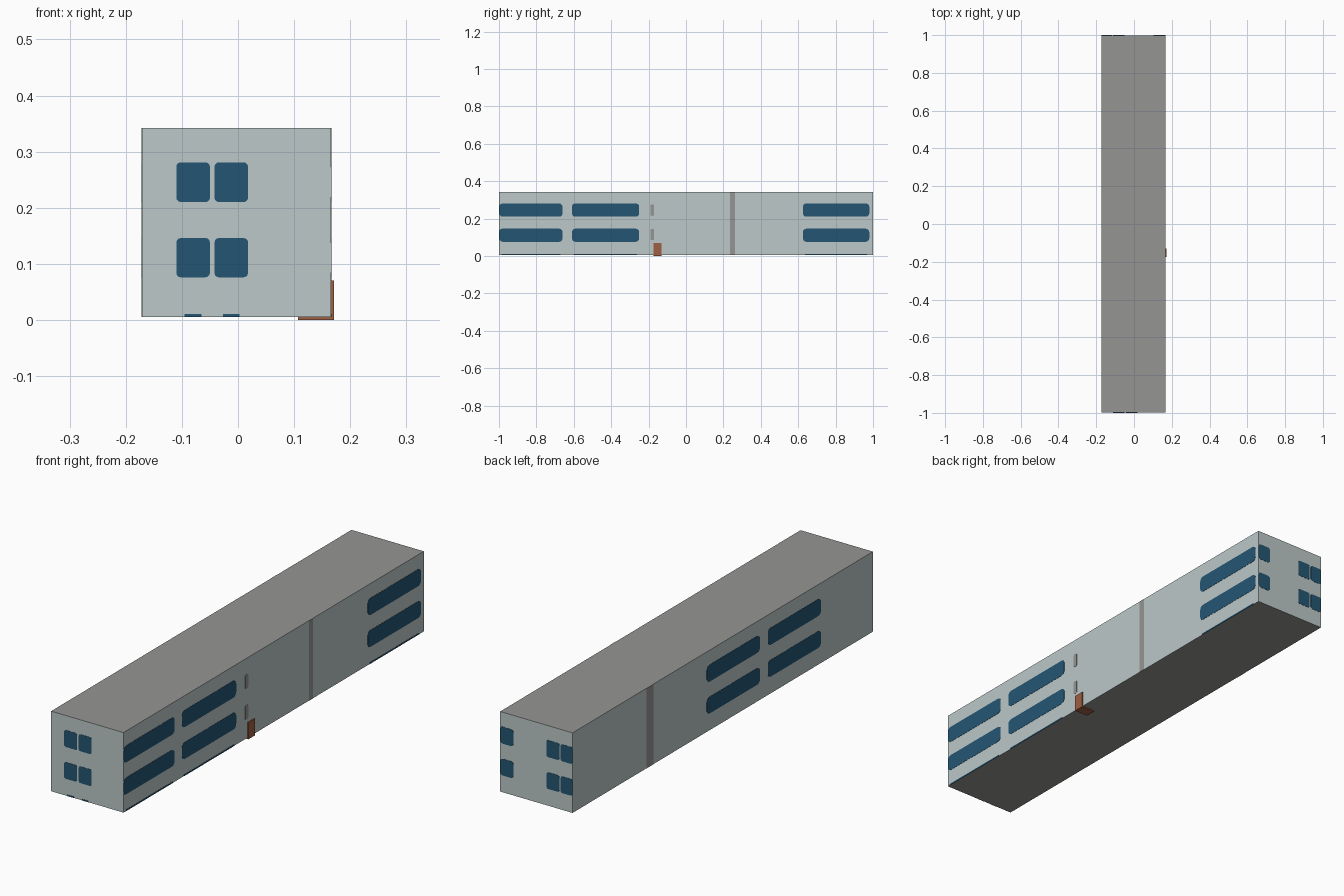
import bpy, bmesh, math

if "Cube" in bpy.data.objects:
    bpy.data.objects.remove(bpy.data.objects["Cube"])

def srgb(r, g, b):
    f = lambda c: (c / 255 / 12.92) if c < 10 else ((c / 255 + 0.055) / 1.055) ** 2.4
    return (f(r), f(g), f(b), 1)

def material(name, rgb):
    m = bpy.data.materials.new(name)
    m.diffuse_color = srgb(*rgb)
    m.use_nodes = True
    m.node_tree.nodes["Principled BSDF"].inputs["Base Color"].default_value = m.diffuse_color
    return m

WALL = material("pale_wall", (188, 200, 200))
GREY = material("concrete_grey", (149, 150, 148))
BLUE = material("window_blue", (36, 86, 115))
BROWN = material("door_brown", (158, 96, 66))

X0, X1, Y, Z0, Z1 = -0.171, 0.166, 0.999, 0.005, 0.342
T = 0.001  # plate thickness

def finish(bm, name, mats):
    bmesh.ops.recalc_face_normals(bm, faces=bm.faces)
    me = bpy.data.meshes.new(name)
    bm.to_mesh(me)
    bm.free()
    for m in mats:
        me.materials.append(m)
    ob = bpy.data.objects.new(name, me)
    bpy.context.collection.objects.link(ob)
    return ob

def box(name, lo, hi, mats, rule=None):
    bm = bmesh.new()
    bmesh.ops.create_cube(bm, size=1)
    for v in bm.verts:
        v.co = [(a + b) / 2 + c * (b - a) for a, b, c in zip(lo, hi, v.co)]
    bm.normal_update()
    if rule:
        for f in bm.faces:
            f.material_index = rule(f)
    return finish(bm, name, mats)

# Maps (along wall, height, distance out) to a point on each side
SIDES = {
    "front": lambda u, z, d: (u, -Y - d, z),
    "back": lambda u, z, d: (u, Y + d, z),
    "right": lambda u, z, d: (X1 + d, u, z),
    "left": lambda u, z, d: (X0 - d, u, z),
}

def plate(name, side, u0, u1, z0, z1, mat, r=0.0):
    """Thin plate with rounded corners lying on one wall."""
    outline = []
    for cu, cz, a0 in ((u1 - r, z1 - r, 0), (u0 + r, z1 - r, 90),
                       (u0 + r, z0 + r, 180), (u1 - r, z0 + r, 270)):
        for a in ((0, 30, 60, 90) if r else (0,)):
            t = math.radians(a0 + a)
            outline.append((cu + r * math.cos(t), cz + r * math.sin(t)))
    bm = bmesh.new()
    to3d = SIDES[side]
    inner = [bm.verts.new(to3d(u, z, 0)) for u, z in outline]
    outer = [bm.verts.new(to3d(u, z, T)) for u, z in outline]
    bm.faces.new(outer)
    bm.faces.new(inner[::-1])
    n = len(outline)
    for i in range(n):
        j = (i + 1) % n
        bm.faces.new((inner[i], inner[j], outer[j], outer[i]))
    return finish(bm, name, [mat])

# Long block: pale walls, grey roof and underside
box("building_body", (X0, -Y, Z0), (X1, Y, Z1), [WALL, GREY],
    lambda f: 1 if abs(f.normal.z) > 0.5 else 0)

# Two storeys of windows on every wall: (start, end, corner radius)
WINDOWS = {
    "front": [(-0.110, -0.050, 0.008), (-0.042, 0.018, 0.008)],
    "back": [(-0.171, -0.116, 0.008), (-0.110, -0.050, 0.008), (0.104, 0.166, 0.012)],
    "right": [(-0.999, -0.660, 0.018), (-0.610, -0.250, 0.018), (0.625, 0.980, 0.018)],
    "left": [(-0.653, -0.300, 0.018), (-0.247, 0.107, 0.018)],
}
for side, spans in WINDOWS.items():
    for u0, u1, r in spans:
        for storey, (z0, z1) in enumerate(((0.076, 0.146), (0.210, 0.281))):
            plate(f"{side}_window_storey_{storey + 1}", side, u0, u1, z0, z1, BLUE, r)

# Slivers of basement windows along the ground
for side, inset in (("front", 0.015), ("right", 0.012)):
    for u0, u1, r in WINDOWS[side]:
        plate(f"{side}_basement_window", side, u0 + inset, u1 - inset, Z0, 0.011, BLUE)

# Full-height drainpipe stripes
plate("right_stripe", "right", 0.235, 0.262, Z0, Z1, GREY)
plate("left_stripe", "left", 0.462, 0.507, Z0, Z1, GREY)

# Small grey wall patches above the door
for z in (0.085, 0.215):
    plate("right_wall_patch", "right", -0.190, -0.170, z, z + 0.06, GREY, 0.006)

# Door leaf on the right wall with its sill plate under the block
box("door", (X1, -0.175, 0), (0.171, -0.13, 0.07), [BROWN])
box("door_sill", (0.107, -0.175, 0), (X1, -0.13, Z0), [BROWN])
